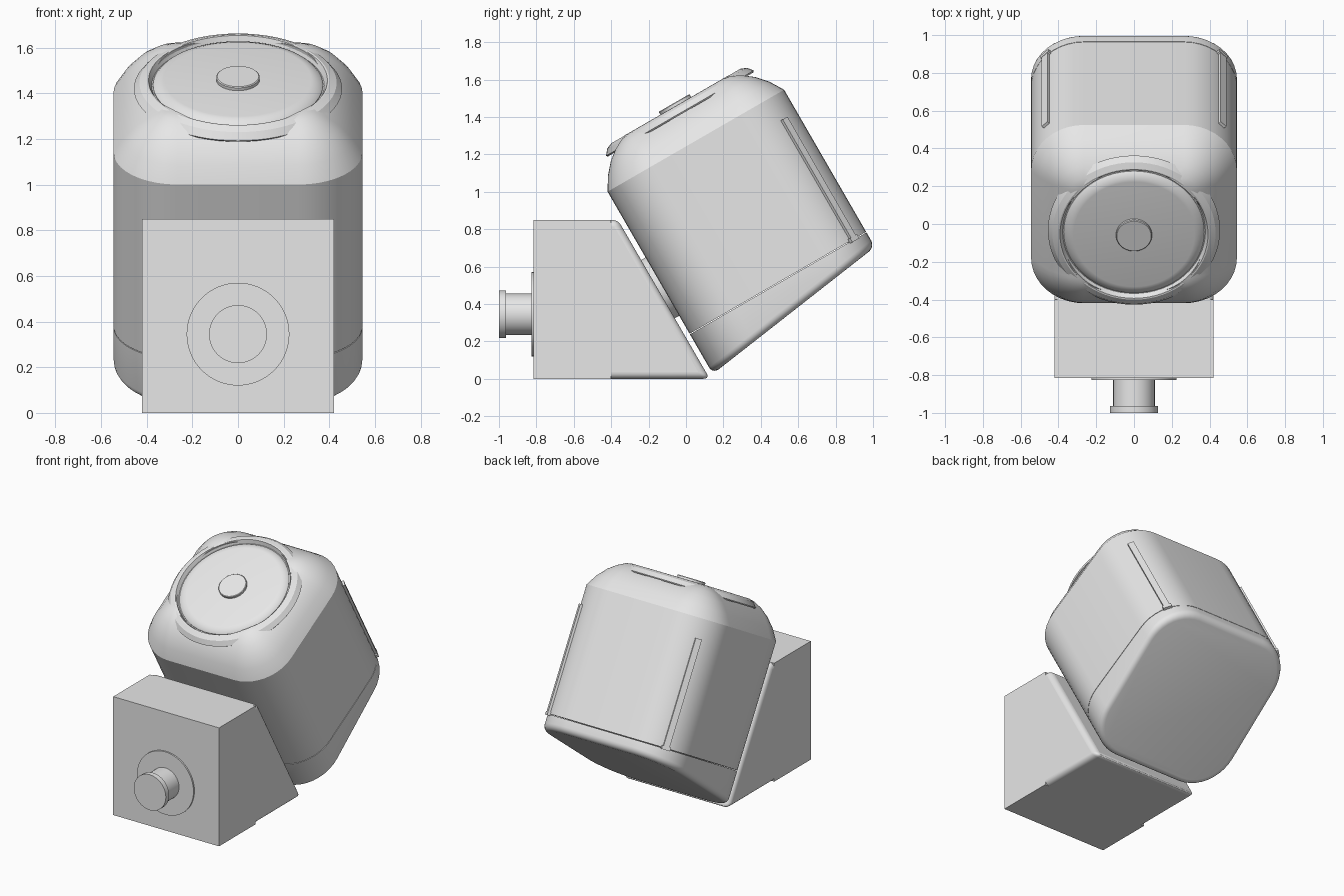
import bpy, bmesh, math
from mathutils import Matrix

if "Cube" in bpy.data.objects:
    bpy.data.objects.remove(bpy.data.objects["Cube"])

grey = bpy.data.materials.new("plain grey")
grey.use_nodes = True
grey.diffuse_color = (0.8, 0.8, 0.8, 1)
grey.node_tree.nodes["Principled BSDF"].inputs["Base Color"].default_value = (0.8, 0.8, 0.8, 1)

# Frame of the tilted housing: its own axis leans forward by 30 degrees
TILT = Matrix.Rotation(math.radians(30), 4, 'X') @ Matrix.Translation((0, 0.682, 0))
HALF, CORNER = 0.545, 0.28


def finish(name, bm, matrix=Matrix(), angle=25):
    bmesh.ops.recalc_face_normals(bm, faces=bm.faces)
    bm.transform(matrix)
    mesh = bpy.data.meshes.new(name)
    bm.to_mesh(mesh)
    bm.free()
    mesh.materials.append(grey)
    obj = bpy.data.objects.new(name, mesh)
    bpy.context.collection.objects.link(obj)
    smooth(obj, angle)
    return obj


def smooth(obj, angle):
    bpy.ops.object.select_all(action='DESELECT')
    obj.select_set(True)
    bpy.context.view_layer.objects.active = obj
    bpy.ops.object.shade_smooth_by_angle(angle=math.radians(angle))


def loft(name, rings, matrix, angle=25):
    """Skin closed rings of equal length and cap both ends."""
    bm = bmesh.new()
    loops = [[bm.verts.new(p) for p in ring] for ring in rings]
    n = len(loops[0])
    for a, b in zip(loops, loops[1:]):
        for i in range(n):
            j = (i + 1) % n
            bm.faces.new((a[i], a[j], b[j], b[i]))
    bm.faces.new(loops[0])
    bm.faces.new(loops[-1])
    return finish(name, bm, matrix, angle)


def rounded_square(inset, height, slope=0.0, steps=10):
    """Square ring with round corners; slope tilts it from front to back."""
    c, r = HALF - CORNER, CORNER - inset
    points = []
    for k, (sx, sy) in enumerate(((1, 1), (-1, 1), (-1, -1), (1, -1))):
        for i in range(steps + 1):
            a = math.pi / 2 * (k + i / steps)
            x, y = sx * c + r * math.cos(a), sy * c + r * math.sin(a)
            points.append((x, y, height + slope * y))
    return points


def lathe(name, profile, matrix, steps=64):
    """Turn (radius, height) pairs around the axis."""
    turn = [2 * math.pi * i / steps for i in range(steps)]
    rings = [[(r * math.cos(a), r * math.sin(a), h) for a in turn] for r, h in profile]
    return loft(name, rings, matrix)


def box(name, size, centre, turn, matrix):
    bm = bmesh.new()
    bmesh.ops.create_cube(bm, size=1)
    bm.transform(Matrix.Translation(centre) @ Matrix.Rotation(turn, 4, 'Z')
                 @ Matrix.Diagonal((*size, 1)))
    return finish(name, bm, matrix)


# Housing with a rounded shoulder, and a round recess cut into its top
shoulder = [(0, 0.199), (0, 1.076), (0.045, 1.15), (0.10, 1.212),
            (0.155, 1.254), (0.21, 1.283), (0.25, 1.29)]
housing = loft("housing", [rounded_square(i, h) for i, h in shoulder], TILT)
cutter = lathe("recess_cutter", [(0.385, 1.245), (0.385, 1.4)], TILT)
cutter.hide_render = True
cut = housing.modifiers.new("recess", 'BOOLEAN')
cut.operation, cut.solver, cut.object = 'DIFFERENCE', 'EXACT', cutter
bpy.context.view_layer.objects.active = housing
bpy.ops.object.modifier_apply(modifier=cut.name)
bpy.data.objects.remove(cutter)
smooth(housing, 25)

# Lower cap with a sloping underside and a small rounded edge
SLOPE, LOW = 0.142, 0.028
cap = [rounded_square(0, 0.195)]
for i in range(6):
    a = math.pi / 2 * i / 5
    cap.append(rounded_square(0.04 * (1 - math.cos(a)),
                              LOW + 0.04 * (1 - math.sin(a)), SLOPE))
loft("lower_cap", cap, TILT)

# Flared ring, dial and button on the top
lathe("top_ring", [(0.378, 1.24), (0.45, 1.238), (0.456, 1.246), (0.432, 1.276),
                   (0.40, 1.29), (0.392, 1.289), (0.378, 1.262)], TILT)
lathe("dial", [(0.372, 1.24), (0.372, 1.266), (0.362, 1.277), (0.335, 1.289),
               (0.32, 1.291)], TILT)
lathe("dial_button", [(0.095, 1.28), (0.095, 1.305), (0.091, 1.309)], TILT)

# Rails and their feet on the two rear corners
for side, sx in (("left", 1), ("right", -1)):
    p = HALF - CORNER + CORNER * math.sqrt(0.5)
    turn = -sx * math.pi / 4
    box(side + "_rail", (0.042, 0.03, 0.745), (sx * p, p, 0.57), turn, TILT)
    box(side + "_rail_foot", (0.06, 0.034, 0.025), (sx * p, p, 0.2), turn, TILT)

# Swivel plate between the base and the housing
SWIVEL = TILT @ Matrix.Translation((0, -HALF, 0.49)) @ Matrix.Rotation(math.pi / 2, 4, 'X')
lathe("swivel_plate", [(0.18, -0.01), (0.18, 0.04)], SWIVEL)

# Base: a sharp block with a soft-edged wedge behind it
box("base_block", (0.84, 0.415, 0.85), (0, -0.6075, 0.425), 0, Matrix())
wedge = [(-0.6, 0), (0.127, 0), (-0.364, 0.85), (-0.6, 0.85)]
rings = [[(x, y, z) for y, z in wedge] for x in (-0.42, 0.42)]
base_wedge = loft("base_wedge", rings, Matrix(), 40)
bevel = base_wedge.modifiers.new("soft_edges", 'BEVEL')
bevel.width, bevel.segments = 0.035, 5
bevel.limit_method = 'NONE'
bpy.context.view_layer.objects.active = base_wedge
bpy.ops.object.modifier_apply(modifier=bevel.name)
smooth(base_wedge, 30)

# Flange, stem and end knob on the front of the base
FRONT = Matrix.Translation((0, 0, 0.345)) @ Matrix.Rotation(math.pi / 2, 4, 'X')
lathe("stem_flange", [(0.225, 0.80), (0.225, 0.826)], FRONT)
lathe("stem", [(0.11, 0.80), (0.11, 0.97)], FRONT)
lathe("stem_knob", [(0.127, 0.963), (0.127, 1.0)], FRONT)
